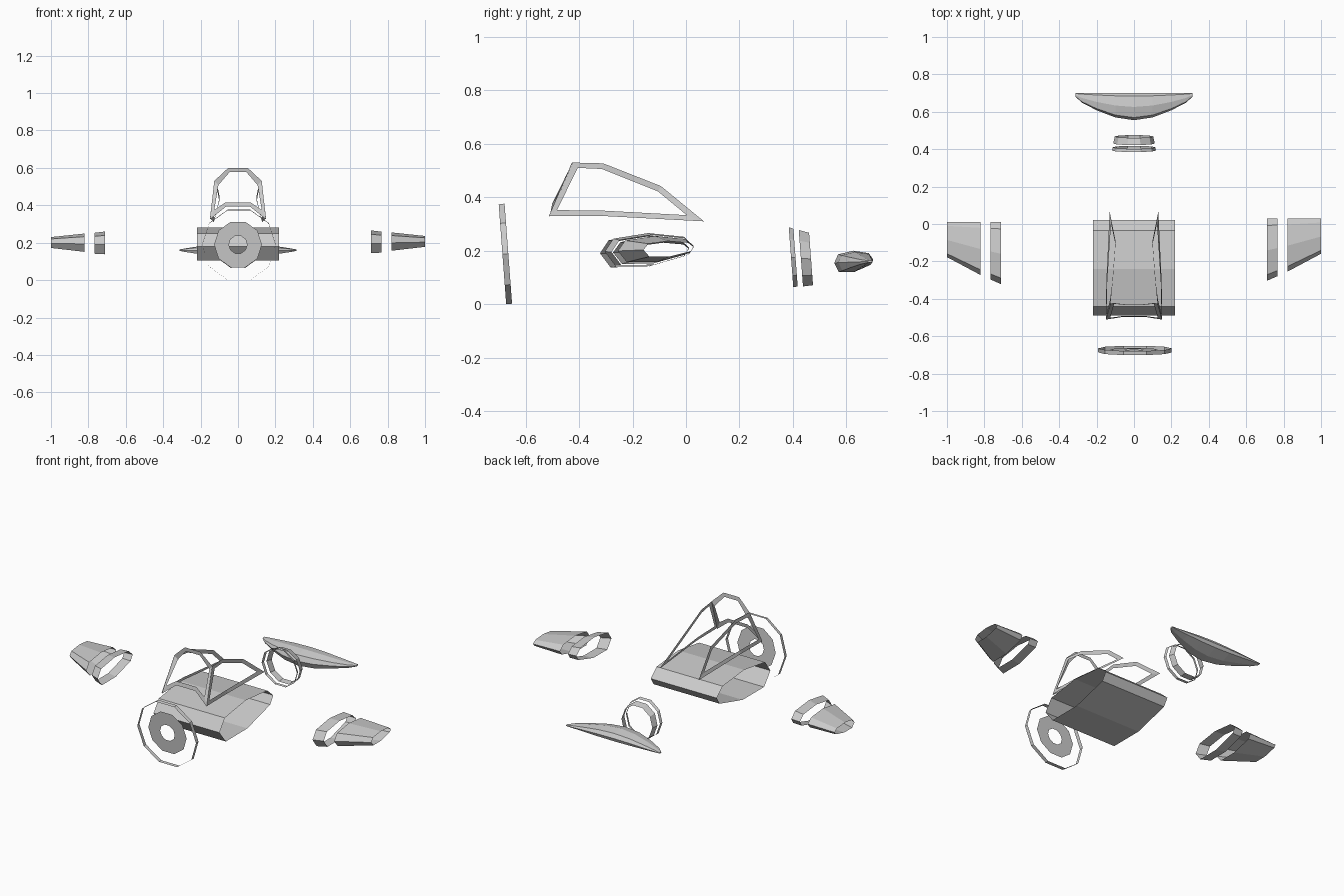
import bpy, math

if "Cube" in bpy.data.objects:
    bpy.data.objects.remove(bpy.data.objects["Cube"])

# eight-point airfoil (y, z) used by every wing section, chord 0.51
FOIL = [(-.49, .18), (-.44, .25), (-.24, .28), (-.035, .26),
        (.022, .21), (-.007, .165), (-.225, .105), (-.43, .104)]
TRAIL, MID, CHORD, THICK = .022, .192, .512, .176


def add(name, verts, faces):
    me = bpy.data.meshes.new(name)
    me.from_pydata(verts, [], faces)
    me.update()
    ob = bpy.data.objects.new(name, me)
    bpy.context.collection.objects.link(ob)
    return ob


def skin(name, loops, cap=False):
    """Open shell through closed loops of equal length."""
    n = len(loops[0])
    verts = [v for l in loops for v in l]
    faces = [(r*n + i, r*n + (i+1) % n, (r+1)*n + (i+1) % n, (r+1)*n + i)
             for r in range(len(loops)-1) for i in range(n)]
    if cap:
        last = (len(loops)-1)*n
        faces += [tuple(range(n))[::-1], tuple(range(last, last+n))]
    return add(name, verts, faces)


def section(x, trail, chord, mid, thick):
    return [(x, trail + (y-TRAIL)*chord/CHORD, mid + (z-MID)*thick/THICK)
            for y, z in FOIL]


def circle(y, z, r, n=10, tilt=.075, x=0):
    """Ring of points facing the nose, leaning slightly forward at the top."""
    pts = []
    for i in range(n):
        a = 2*math.pi*i/n
        dz = r*math.sin(a)
        pts.append((x + r*math.cos(a), y - tilt*dz, z + dz))
    return pts


# wing centre section: open-ended airfoil tube
skin("wing_centre", [section(x, TRAIL, CHORD, MID, THICK) for x in (-.22, .22)])

# wing bands and tips, with a slight yaw across the span
for side, label in ((1, "right"), (-1, "left")):
    def wing(x, chord, mid, thick):
        return section(side*x, .02 + side*.009, chord, mid + side*.003, thick)
    skin(label + "_wing_band", [wing(.71, .333, .202, .122), wing(.767, .308, .2, .112)])
    skin(label + "_wing_tip", [wing(.82, .284, .203, .098), wing(1.0, .188, .204, .058)])

# nose ring and the flat annular plate inside it
skin("nose_ring", [circle(-.687, .187, .196, x=.005), circle(-.665, .189, .197, x=.005)])
skin("nose_plate", [circle(-.672, .19, .128), circle(-.672, .19, .049)])

# tapered fuselage bands ahead of the tail
skin("tail_band_front", [circle(.393, .176, .118), circle(.41, .174, .1135)])
skin("tail_band_rear", [circle(.43, .172, .111), circle(.468, .169, .103)])

# tailplane: tapered airfoil with a curved leading edge
spans = [(0, .145, .08), (.1, .13, .07), (.2, .092, .044), (.28, .05, .02), (.312, .02, .008)]
full = [(-x, c, t) for x, c, t in spans[:0:-1]] + spans
skin("tailplane", [section(x, .70, c, .16, t) for x, c, t in full], cap=True)


# windscreen frame: outer and inner loops (x, z) on a leaning, folded plane
def mirror_loop(half):
    return half + [(-x, z) for x, z in half[::-1]]


def screen(loop):
    out = []
    for x, z in loop:
        top = z > .46
        y = (-.425 - .1*(z-.53)) if top else (-.51 + .2*(z-.33))
        out.append((x, y, z))
    return out


rim = screen(mirror_loop([(.064, .393), (.15, .325), (.127, .53), (.052, .6)]))
hole = screen(mirror_loop([(.066, .416), (.127, .375), (.105, .508), (.045, .577)]))
skin("windscreen_frame", [rim, hole])

# side canopy frames: outer and inner loops (x, y, z)
outer = [(.15, -.513, .33), (.126, -.427, .53), (.114, -.31, .527),
         (.098, -.094, .442), (.13, .067, .31), (.148, -.31, .33)]
inner = [(.147, -.483, .352), (.128, -.405, .51), (.116, -.315, .506),
         (.1, -.105, .422), (.123, .003, .333), (.143, -.31, .35)]
for side, label in ((1, "right"), (-1, "left")):
    skin(label + "_canopy_frame",
         [[(side*x, y, z) for x, y, z in loop] for loop in (outer, inner)])
